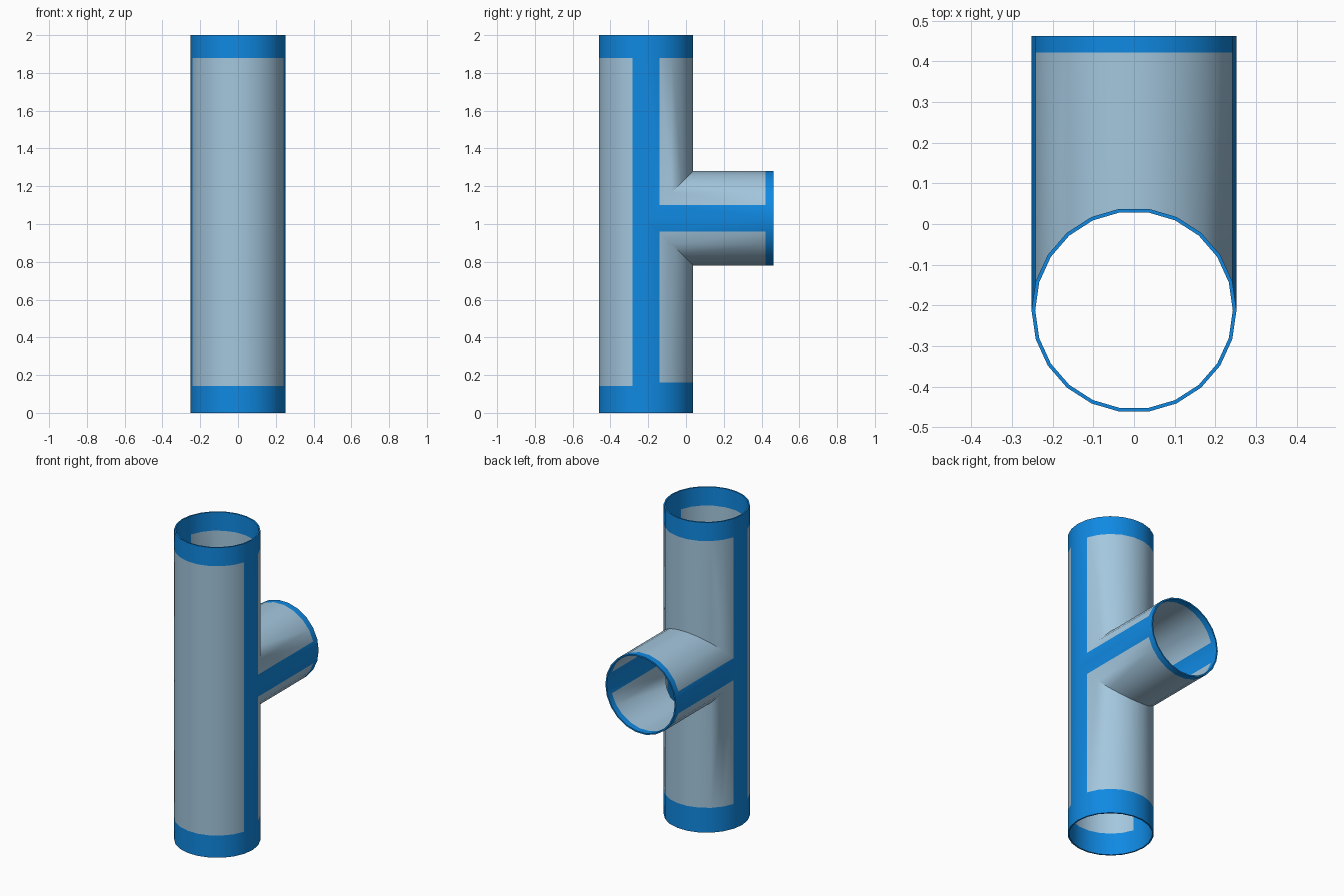
import bpy, bmesh
from math import sin, cos, tau, radians

cube = bpy.data.objects.get("Cube")
if cube:
    bpy.data.objects.remove(cube, do_unlink=True)

SIDES = 22
R_OUT, R_IN = 0.252, 0.243
AXIS_Y, AXIS_Z = -0.212, 1.03      # main pipe axis and branch axis
TOP, BRANCH_END = 2.0, 0.462
GREY, BLUE = 0, 1


def material(name, colour):
    mat = bpy.data.materials.new(name)
    mat.use_nodes = True
    mat.diffuse_color = colour
    mat.node_tree.nodes["Principled BSDF"].inputs["Base Color"].default_value = colour
    return mat


def columns(r, k):
    """Lengthwise lines of the tee at one corner, each from open end to joint."""
    a = tau * (k % SIDES) / SIDES
    x, s = r * cos(a), r * sin(a)
    if k % (SIDES // 2) == 0:
        s = 0.0
    y, rise = AXIS_Y + s, max(s, 0.0)
    low_band = 0.16 if s > 0 else 0.143
    cols = {
        "lower": [(x, y, z) for z in (0, low_band, AXIS_Z - rise)],
        "upper": [(x, y, z) for z in (TOP, 1.88, AXIS_Z + rise)],
    }
    if s >= 0:
        for name, sign in (("branch_top", 1), ("branch_bottom", -1)):
            cols[name] = [(x, yy, AXIS_Z + sign * s) for yy in (BRANCH_END, 0.422, y)]
    return cols


bm = bmesh.new()


def quad(points, mat):
    face = bm.faces.new([bm.verts.new(p) for p in points])
    face.material_index = mat


for k in range(SIDES):
    # Facets touching the left and right extremes form the blue side stripes
    stripe = k % (SIDES // 2) in (0, SIDES // 2 - 1)
    outer = columns(R_OUT, k), columns(R_OUT, k + 1)
    inner = columns(R_IN, k), columns(R_IN, k + 1)
    for part in outer[0].keys() & outer[1].keys():
        # Outer and inner walls: end band, then body
        for wall in (outer, inner):
            a, b = wall[0][part], wall[1][part]
            for i in range(2):
                blue = stripe or i == 0
                quad((a[i], b[i], b[i + 1], a[i + 1]), BLUE if blue else GREY)
        # Rim closing the wall thickness at the open end
        quad((outer[0][part][0], outer[1][part][0],
              inner[1][part][0], inner[0][part][0]), BLUE)

bmesh.ops.remove_doubles(bm, verts=bm.verts, dist=0.0001)
bmesh.ops.recalc_face_normals(bm, faces=bm.faces)

mesh = bpy.data.meshes.new("tee_pipe")
bm.to_mesh(mesh)
bm.free()
mesh.materials.append(material("pale grey blue", (0.37, 0.57, 0.73, 1)))
mesh.materials.append(material("bright blue", (0.005, 0.25, 0.76, 1)))
pipe = bpy.data.objects.new("tee_pipe", mesh)
bpy.context.collection.objects.link(pipe)

# Smooth walls with crisp rims
bpy.ops.object.select_all(action="DESELECT")
pipe.select_set(True)
bpy.context.view_layer.objects.active = pipe
bpy.ops.object.shade_smooth_by_angle(angle=radians(35))
